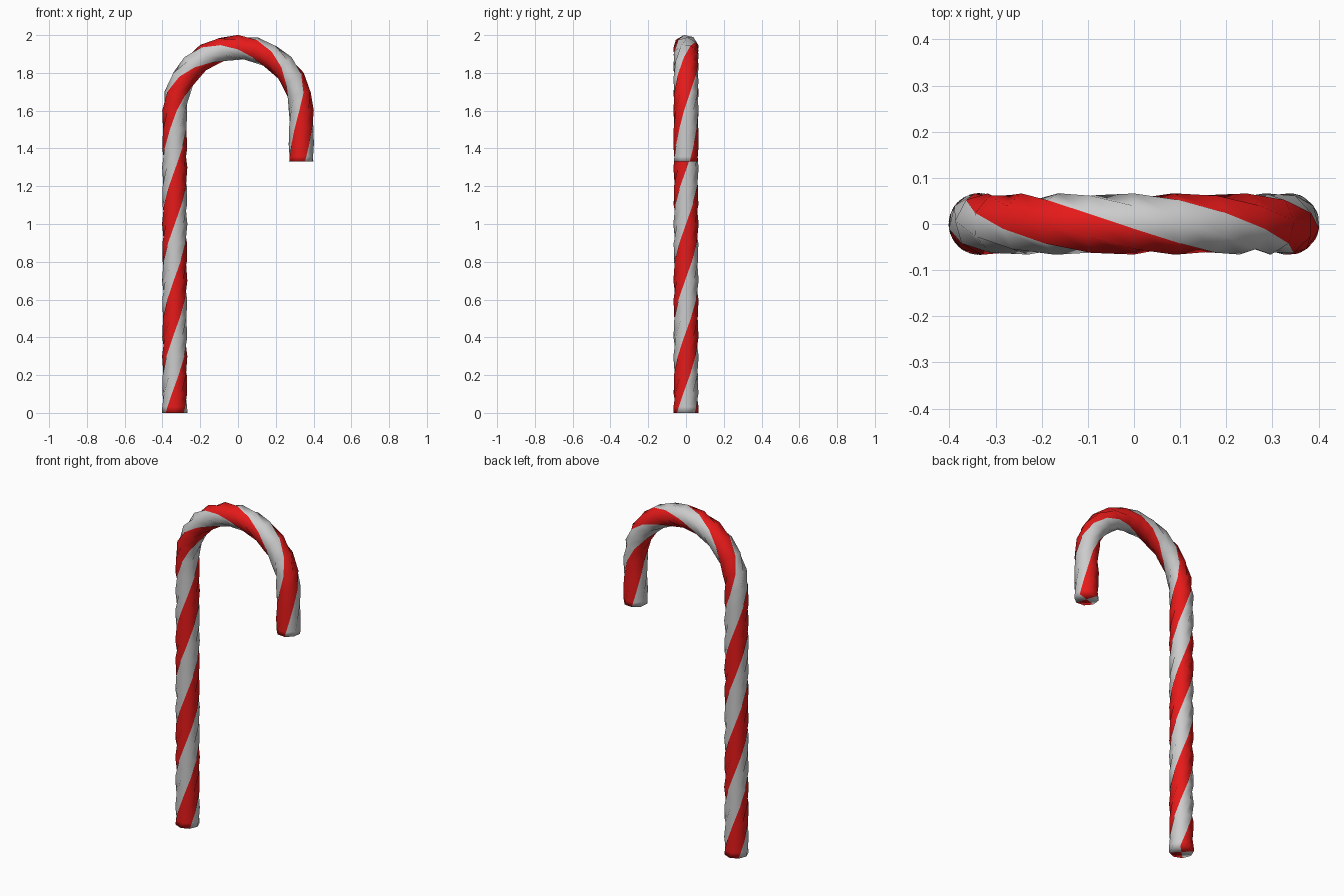
import bpy, bmesh
from math import sin, cos, pi, radians
from mathutils import Vector

if "Cube" in bpy.data.objects:
    bpy.data.objects.remove(bpy.data.objects["Cube"])

R, TUBE, SIDES = 0.335, 0.067, 8
SHAFT_TOP, TIP_Z = 1.6, 1.33


def material(name, rgb):
    m = bpy.data.materials.new(name)
    m.diffuse_color = (*rgb, 1)
    m.use_nodes = True
    m.node_tree.nodes["Principled BSDF"].inputs["Base Color"].default_value = m.diffuse_color
    return m


# Path stations: centre, inward normal, twist in degrees
stations = []
for t in [0, 0.02] + [i / 16 for i in range(1, 17)]:          # shaft
    stations.append((Vector((-R, 0, SHAFT_TOP * t)), Vector((1, 0, 0)), 504 * t))
for i in range(1, 13):                                        # hook
    a = pi * i / 12
    stations.append((Vector((-R * cos(a), 0, SHAFT_TOP + R * sin(a))),
                     Vector((cos(a), 0, -sin(a))), 504 + 30 * i))
for t in (1 / 3, 2 / 3, 0.9, 1):                              # short end
    stations.append((Vector((R, 0, SHAFT_TOP + (TIP_Z - SHAFT_TOP) * t)),
                     Vector((-1, 0, 0)), 864 + 64 * t))

# Twisted tube, two red and two white stripes
bm = bmesh.new()
side = Vector((0, 1, 0))
rings = []
for c, n, twist in stations:
    angles = [radians(twist + 360 * k / SIDES) for k in range(SIDES)]
    rings.append([bm.verts.new(c + TUBE * (cos(a) * n + sin(a) * side)) for a in angles])


def stripe(k):
    return 1 if k % 4 in (1, 2) else 0


for lo, hi in zip(rings, rings[1:]):
    for k in range(SIDES):
        j = (k + 1) % SIDES
        bm.faces.new((lo[k], lo[j], hi[j], hi[k])).material_index = stripe(k)

# Fan caps carry the stripes to the middle
for ring, centre in ((rings[0], stations[0][0]), (rings[-1], stations[-1][0])):
    mid = bm.verts.new(centre)
    for k in range(SIDES):
        bm.faces.new((ring[k], ring[(k + 1) % SIDES], mid)).material_index = stripe(k)

bmesh.ops.recalc_face_normals(bm, faces=bm.faces)
for f in bm.faces:
    f.smooth = True
mesh = bpy.data.meshes.new("candy_cane")
bm.to_mesh(mesh)
bm.free()
mesh.materials.append(material("white_sugar", (0.8, 0.8, 0.8)))
mesh.materials.append(material("red_sugar", (0.8, 0.01, 0.01)))
bpy.context.collection.objects.link(bpy.data.objects.new("candy_cane", mesh))
